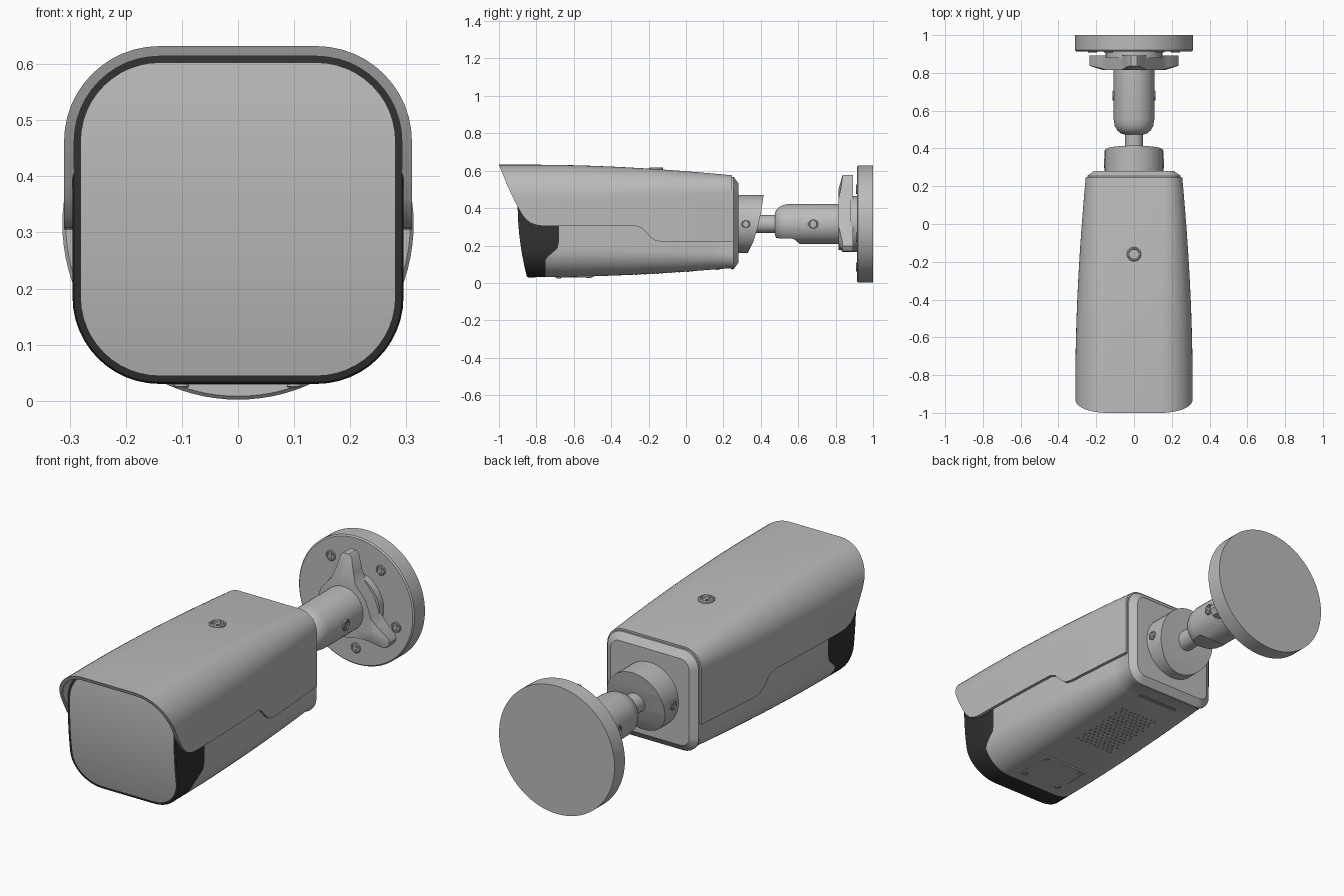
import bpy, bmesh
from math import sin, cos, pi, radians
from mathutils import Vector, Matrix

old = bpy.data.objects.get("Cube")
if old:
    bpy.data.objects.remove(old, do_unlink=True)

AXIS_Z = 0.315  # height of the mount axis


def material(name, v):
    m = bpy.data.materials.new(name)
    m.use_nodes = True
    m.diffuse_color = (v, v, v, 1)
    m.node_tree.nodes["Principled BSDF"].inputs["Base Color"].default_value = (v, v, v, 1)
    return m


GREY = material("housing grey", 0.5)
BLACK = material("trim black", 0.03)
SHADE = material("vent grey", 0.3)


def finish(name, bm, mats=(GREY,), angle=35):
    bmesh.ops.recalc_face_normals(bm, faces=bm.faces[:])
    me = bpy.data.meshes.new(name)
    bm.to_mesh(me)
    bm.free()
    ob = bpy.data.objects.new(name, me)
    bpy.context.collection.objects.link(ob)
    for m in mats:
        me.materials.append(m)
    smooth(ob, angle)
    return ob


def smooth(ob, angle=35):
    bpy.ops.object.select_all(action='DESELECT')
    ob.select_set(True)
    bpy.context.view_layer.objects.active = ob
    bpy.ops.object.shade_smooth_by_angle(angle=radians(angle))


def loft(name, rings, caps=(True, True), cyclic=False, strip=False, mats=(GREY,), rule=None):
    """Skin closed rings; strip caps follow a curved end, others are n-gons."""
    bm = bmesh.new()
    vs = [[bm.verts.new(p) for p in r] for r in rings]
    n = len(vs[0])
    for k in range(len(vs) if cyclic else len(vs) - 1):
        a, b = vs[k], vs[(k + 1) % len(vs)]
        for i in range(n):
            f = bm.faces.new((a[i], a[(i + 1) % n], b[(i + 1) % n], b[i]))
            f.material_index = rule(k) if rule else 0
    for ring, wanted in zip((vs[0], vs[-1]), caps):
        if not wanted or cyclic:
            continue
        if strip:
            for i in range(n // 2 - 1):
                bm.faces.new((ring[i], ring[i + 1], ring[n - 2 - i], ring[n - 1 - i]))
        else:
            bm.faces.new(ring)
    return finish(name, bm, mats)


def lathe(name, profile, loc, axis, n=48, mat=GREY):
    """Revolve (height, radius) pairs about an axis through loc."""
    mtx = Matrix.Translation(loc) @ Vector(axis).to_track_quat('Z', 'Y').to_matrix().to_4x4()
    rings = [[mtx @ Vector((r * cos(2 * pi * i / n), r * sin(2 * pi * i / n), h)) for i in range(n)]
             for h, r in profile]
    return loft(name, rings, mats=(mat,))


def side_cut(ob, profile, operation):
    """Trim a part with a side profile of (y, z) points swept across x."""
    cutter = loft("cutter", [[(x, y, z) for y, z in profile] for x in (-0.5, 0.5)])
    cutter.hide_render = True
    mod = ob.modifiers.new("trim", 'BOOLEAN')
    mod.object, mod.operation, mod.solver = cutter, operation, 'EXACT'
    for o in bpy.context.selected_objects:
        o.select_set(False)
    ob.select_set(True)
    bpy.context.view_layer.objects.active = ob
    bpy.ops.object.modifier_apply(modifier="trim")
    bpy.data.objects.remove(cutter, do_unlink=True)
    smooth(ob)


def box(name, size, loc, mat=GREY):
    bm = bmesh.new()
    bmesh.ops.create_cube(bm, size=1, matrix=Matrix.Translation(loc) @ Matrix.Diagonal((*size, 1)))
    return finish(name, bm, (mat,))


def taper(y):
    return max(0, (y + 0.8) / 1.05) ** 1.8


def section(y, inset, shape=None):
    """Rounded-square outline at y; shape(z) bends the ring along y."""
    t = taper(y)
    w, top, bot = 0.31 - 0.055 * t - inset, 0.632 - 0.057 * t - inset, 0.015 + 0.05 * t + inset
    r = 0.17 - 0.08 * t - inset
    arc = [(r * sin(a), r * cos(a)) for a in (pi / 2 * i / 12 for i in range(13))]
    half = [(w - r + s, top - r + c) for s, c in arc]
    half += [(w, top - r + (bot - top + 2 * r) * k / 8) for k in range(1, 8)]
    half += [(w - r + c, bot + r - s) for s, c in arc]
    pts = half + [(-x, z) for x, z in reversed(half)]
    return [(x, shape(z) if shape else y, z) for x, z in pts]


# Housing: black front band, grey body, chamfered rear
def nose(z):
    return -0.9 + 0.05 * ((z - 0.42) / 0.39) ** 2


def band_edge(z):
    return -0.68 - 0.07 * min(1, max(0, (0.19 - z) / 0.06))


rings = [section(-0.9, 0.03, nose), section(-0.9, 0.018, nose),
         section(-0.9, 0.015, lambda z: nose(z) + 0.006), section(-0.7, 0.015, band_edge)]
rings += [section(-0.6 + 0.0835 * i, 0.015) for i in range(11)]
rings += [section(0.247, 0.008), section(0.255, 0.008), section(0.28, 0.04)]
loft("housing", rings, caps=(False, True), strip=True, mats=(GREY, BLACK),
     rule=lambda k: 1 if k < 3 else 0)

# Front window, slightly bowed
loft("front_window", [section(-0.9, 0.03, nose), section(-0.9, 0.032, lambda z: nose(z) + 0.02)],
     caps=(True, False), strip=True)

# Sun shield: shell trimmed by its side profile
ys = [-1.05, -0.8] + [-0.7 + 0.0945 * i for i in range(11)]
shield = loft("sun_shield", [section(y, 0) for y in ys] + [section(y, 0.018) for y in reversed(ys)],
              cyclic=True)
side_cut(shield, [(-1.0, 0.632), (-0.955, 0.52), (-0.92, 0.445), (-0.885, 0.38), (-0.865, 0.35),
                  (-0.835, 0.322), (-0.8, 0.309), (-0.77, 0.305), (-0.27, 0.305), (-0.235, 0.293),
                  (-0.19, 0.245), (-0.165, 0.227), (-0.13, 0.22), (0.3, 0.22), (0.3, 0.7),
                  (-1.0, 0.7)], 'INTERSECT')


# Cross-head screws
def screw(name, loc, axis, r):
    d = Vector(axis).normalized()
    h = r * 0.25
    lathe(name, [(-h, r), (h * 0.6, r), (h, r * 0.88), (h, r * 0.74), (h * 0.2, r * 0.68)], loc, axis, 24)
    q = d.to_track_quat('Z', 'Y').to_matrix().to_4x4()
    bm = bmesh.new()
    for turn in (0, pi / 2):
        bmesh.ops.create_cube(bm, size=1, matrix=Matrix.Translation(loc) @ q @ Matrix.Rotation(turn, 4, 'Z')
                              @ Matrix.Diagonal((r * 1.35, r * 0.3, h * 1.6, 1)))
    finish(name + "_cross", bm)


screw("shield_screw", (0, -0.16, 0.632 - 0.057 * taper(-0.16)), (0, 0, 1), 0.038)

# Rear collar, sloped at the back
collar = lathe("rear_collar", [(0.27, 0.155), (0.46, 0.155)], (0, 0, AXIS_Z), (0, 1, 0))
side_cut(collar, [(0.2, 0.6), (0.2, 0.1), (0.3, 0.1), (0.33, 0.16), (0.36, 0.22), (0.382, 0.29),
                  (0.402, 0.38), (0.415, 0.47), (0.42, 0.6)], 'INTERSECT')

# Swivel rod and socket arm
lathe("swivel_rod", [(0.34, 0.048), (0.56, 0.048)], (0, 0, AXIS_Z), (0, 1, 0), 32)
arm = lathe("socket_arm", [(0.475, 0.055), (0.481, 0.072), (0.497, 0.09), (0.52, 0.102),
                           (0.555, 0.108), (0.84, 0.108)], (0, 0, AXIS_Z), (0, 1, 0))
side_cut(arm, [(0.4, 0.1), (0.4, 0.25), (0.5, 0.238), (0.575, 0.236), (0.6, 0.215), (0.62, 0.2),
               (0.63, 0.1)], 'DIFFERENCE')
for side in (-1, 1):
    screw("collar_screw", (side * 0.154, 0.32, AXIS_Z), (side, 0, 0), 0.023)
    screw("arm_screw", (side * 0.107, 0.68, AXIS_Z), (side, 0, 0), 0.027)

# Three-winged locking ring
wing = [(-0.45, 0.15, 0), (-0.26, 0.185, 0.01), (-0.12, 0.25, 0.022), (-0.06, 0.262, 0.022),
        (0.06, 0.262, 0.022), (0.12, 0.25, 0.022), (0.26, 0.185, 0.01), (0.45, 0.15, 0), (pi / 3, 0.14, 0)]
outline = [(r * cos(b + a), AXIS_Z + r * sin(b + a), d)
           for b in (pi / 2 + k * 2 * pi / 3 for k in range(3)) for a, r, d in wing]
core = [(AXIS_Z + (z - AXIS_Z) * 0.7, x * 0.7) for x, z, d in outline]
loft("locking_ring", [[(x, 0.815, z) for z, x in core],
                      [(x, 0.815 + d, z) for x, z, d in outline],
                      [(x, 0.893, z) for x, z, d in outline]])
lathe("ring_washer", [(0.88, 0.15), (0.92, 0.15)], (0, 0, AXIS_Z), (0, 1, 0))

# Wall plate with five screws
lathe("wall_plate", [(0.914, 0.307), (0.92, 0.313), (1.0, 0.313)], (0, 0, AXIS_Z), (0, 1, 0), 96)
for k in range(5):
    a = radians(72 * k - 90)
    screw("plate_screw", (0.23 * cos(a), 0.914, AXIS_Z + 0.23 * sin(a)), (0, -1, 0), 0.025)


# Underside: hatch, vent holes and rear slot
def belly(y):
    return 0.03 + 0.05 * taper(y)


box("bottom_hatch", (0.24, 0.2, 0.008), (0, -0.6, belly(-0.6)))
for x in (-0.1, 0.1):
    for y in (-0.68, -0.52):
        screw("hatch_screw", (x, y, belly(y) - 0.004), (0, 0, -1), 0.013)
bm = bmesh.new()
for row in range(15):
    for col in range(9 - row % 2):
        y = -0.29 + row * 0.023
        x = -0.1 + (col + 0.5 * (row % 2)) * 0.025
        bmesh.ops.create_cone(bm, cap_ends=True, segments=8, radius1=0.006, radius2=0.006, depth=0.004,
                              matrix=Matrix.Translation((x, y, belly(y))))
finish("vent_holes", bm, (SHADE,))
box("rear_slot", (0.22, 0.018, 0.008), (0, 0.17, belly(0.17)), SHADE)
